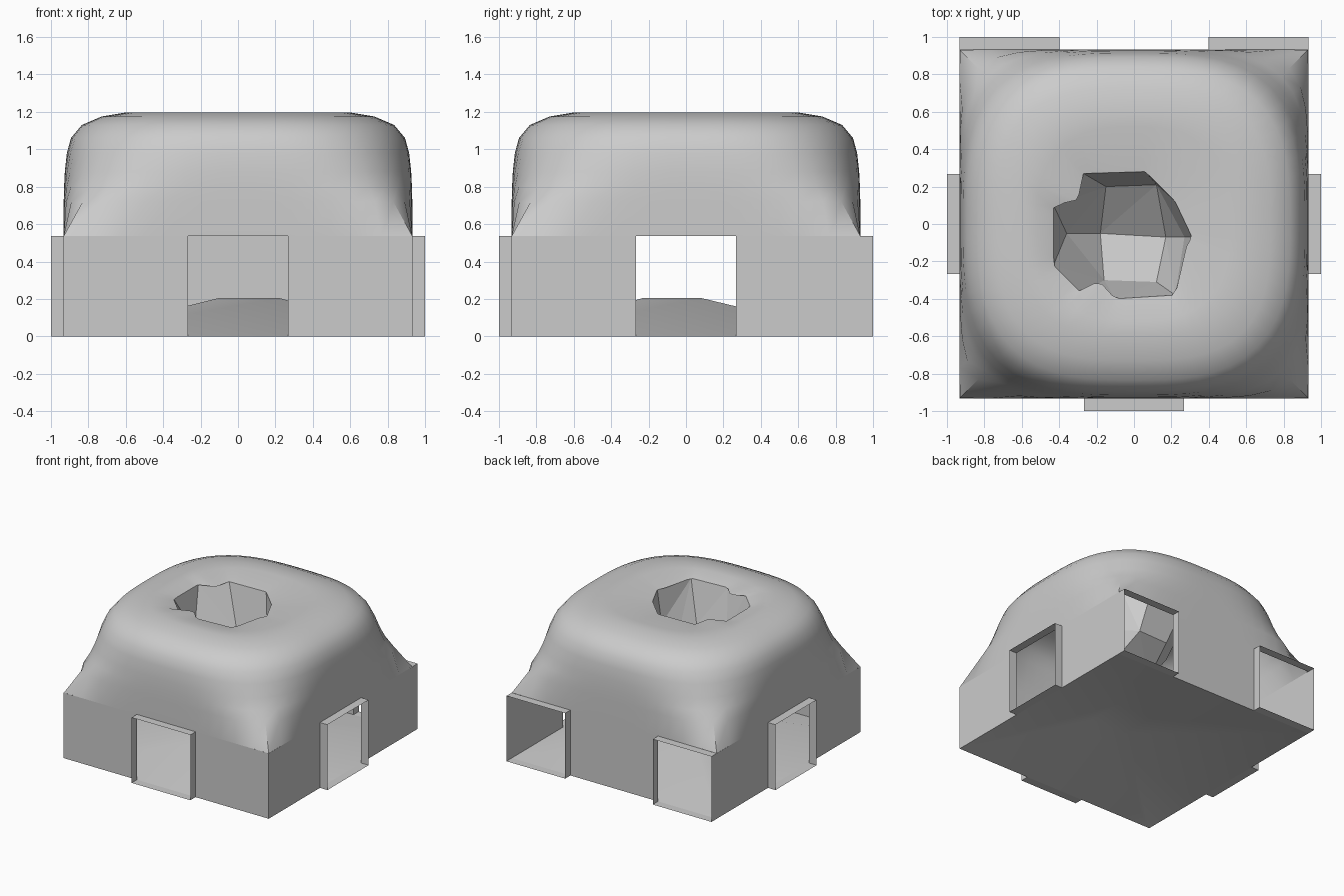
import bpy, bmesh, math

cube = bpy.data.objects.get("Cube")
if cube:
    bpy.data.objects.remove(cube, do_unlink=True)

HALF = 0.932     # half width of the shell
OUT = 1.0        # outer face of the doorways
WALL_TOP = 0.537
DOOR = 0.267     # half width of a doorway
SEGMENTS = 64

stone = bpy.data.materials.new("stone_grey")
stone.use_nodes = True
colour = (0.6, 0.6, 0.6, 1)
stone.diffuse_color = colour
stone.node_tree.nodes["Principled BSDF"].inputs["Base Color"].default_value = colour


def finish(name, bm, smooth=None):
    mesh = bpy.data.meshes.new(name)
    bm.to_mesh(mesh)
    bm.free()
    mesh.materials.append(stone)
    obj = bpy.data.objects.new(name, mesh)
    bpy.context.collection.objects.link(obj)
    if smooth:
        bpy.ops.object.select_all(action='DESELECT')
        obj.select_set(True)
        bpy.context.view_layer.objects.active = obj
        bpy.ops.object.shade_smooth_by_angle(angle=math.radians(smooth))
    return obj


def quad(bm, *points):
    return bm.faces.new([bm.verts.new(p) for p in points])


def turn(side, u, v, z):
    """Place a point u along and v out from a wall; side 0 front, 1 +x, 2 back, 3 -x."""
    return [(u, -v, z), (v, u, z), (-u, v, z), (-v, -u, z)][side]


# Doorway centres along each wall
corner_door = HALF - DOOR
doors = {0: [0], 1: [0], 2: [-corner_door, corner_door], 3: [0]}
names = ["front", "left", "back", "right"]

# Straight lower walls, broken by the doorways
bm = bmesh.new()
for side, centres in doors.items():
    cuts = [-HALF] + [c + s * DOOR for c in centres for s in (-1, 1)] + [HALF]
    for a, b in zip(cuts[::2], cuts[1::2]):
        if b - a > 0.01:
            quad(bm, turn(side, a, HALF, 0), turn(side, b, HALF, 0),
                 turn(side, b, HALF, WALL_TOP), turn(side, a, HALF, WALL_TOP))
finish("lower_walls", bm)

# Projecting doorway frames, open at both ends
for side, centres in doors.items():
    for i, c in enumerate(centres):
        bm = bmesh.new()
        loop = [(c - DOOR, 0), (c + DOOR, 0), (c + DOOR, WALL_TOP), (c - DOOR, WALL_TOP)]
        for (u1, z1), (u2, z2) in zip(loop, loop[1:] + loop[:1]):
            quad(bm, turn(side, u1, HALF, z1), turn(side, u2, HALF, z2),
                 turn(side, u2, OUT, z2), turn(side, u1, OUT, z1))
        finish(f"{names[side]}_doorway_{i + 1}", bm)

# Floor rising to a low plateau
bm = bmesh.new()
base = [bm.verts.new((x * HALF, y * HALF, 0)) for x, y in ((-1, -1), (1, -1), (1, 1), (-1, 1))]
top = [bm.verts.new((x, y, 0.205)) for x, y in
       ((-0.1, -0.23), (0.22, -0.23), (0.22, 0.08), (-0.1, 0.08))]
for i in range(4):
    j = (i + 1) % 4
    bm.faces.new((base[i], base[j], top[j], top[i]))
bm.faces.new(top)
finish("floor_mound", bm, 40)

# Irregular, notched rim of the roof opening
RIM_Z = 1.168
rim = [(0.31, -0.07), (0.22, 0.12), (0.06, 0.28), (-0.27, 0.27), (-0.3, 0.13), (-0.43, 0.1),
       (-0.43, -0.22), (-0.28, -0.37), (-0.19, -0.3), (-0.1, -0.4), (0.22, -0.38), (0.28, -0.12)]


def rim_radius(a):
    dx, dy = math.cos(a), math.sin(a)
    for (x1, y1), (x2, y2) in zip(rim, rim[1:] + rim[:1]):
        if x1 * dy - y1 * dx >= -1e-9 and dx * y2 - dy * x2 >= -1e-9:
            return (x1 * y2 - y1 * x2) / (dx * (y2 - y1) - dy * (x2 - x1))
    return 0.4


# Domed roof: rings of (radius, height, squareness) closing in on the opening
rings = [(HALF, WALL_TOP, 1000), (HALF, 0.72, 6), (0.93, 0.8, 4.2), (0.926, 0.88, 3.5),
         (0.915, 0.98, 3.1), (0.893, 1.06, 2.9), (0.835, 1.13, 2.9), (0.73, 1.175, 3),
         (0.6, 1.197, 3), (0.52, 1.196, 2.6)]
angles = [2 * math.pi * i / SEGMENTS for i in range(SEGMENTS)]
bm = bmesh.new()
loops = []
for size, z, p in rings:
    loop = []
    for a in angles:
        r = size / (abs(math.cos(a)) ** p + abs(math.sin(a)) ** p) ** (1 / p)
        loop.append(bm.verts.new((r * math.cos(a), r * math.sin(a), z)))
    loops.append(loop)
loops.append([bm.verts.new((rim_radius(a) * math.cos(a), rim_radius(a) * math.sin(a), RIM_Z))
              for a in angles])
for low, high in zip(loops, loops[1:]):
    for i in range(SEGMENTS):
        j = (i + 1) % SEGMENTS
        bm.faces.new((low[i], low[j], high[j], high[i]))
finish("domed_roof", bm, 40)

# Faceted pit hanging under the opening
pit = [(-0.15, 0.2, 0.82), (0.12, 0.21, 0.82), (-0.18, -0.05, 0.63), (0.17, -0.07, 0.63),
       (-0.16, -0.3, 0.84), (0.12, -0.31, 0.84), (0.27, -0.07, 0.9), (-0.36, -0.05, 0.86)]
bm = bmesh.new()
for p in [(x, y, RIM_Z) for x, y in rim] + pit:
    bm.verts.new(p)
bmesh.ops.convex_hull(bm, input=bm.verts[:])
cap = [f for f in bm.faces if all(v.co.z > RIM_Z - 0.001 for v in f.verts)]
bmesh.ops.delete(bm, geom=cap, context='FACES')
bmesh.ops.delete(bm, geom=[v for v in bm.verts if not v.link_faces], context='VERTS')
bmesh.ops.reverse_faces(bm, faces=bm.faces[:])
bmesh.ops.dissolve_limit(bm, angle_limit=math.radians(4), verts=bm.verts[:], edges=bm.edges[:])
finish("roof_pit", bm)
